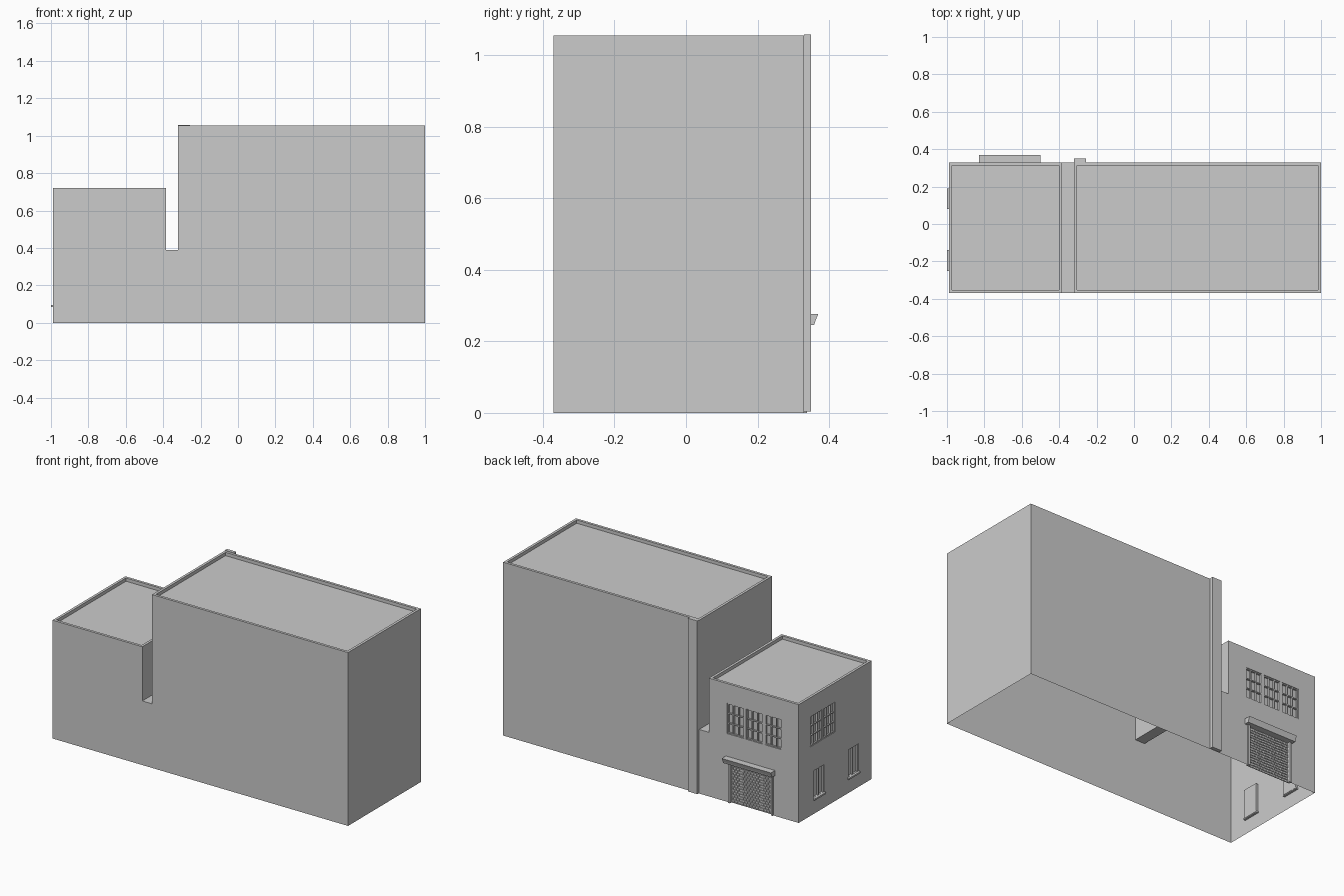
import bpy, bmesh
from mathutils import Vector

if "Cube" in bpy.data.objects:
    bpy.data.objects.remove(bpy.data.objects["Cube"])

X0, X1, Y0, Y1 = -0.99, 1.0, -0.37, 0.33


def make(name, bm):
    bmesh.ops.recalc_face_normals(bm, faces=bm.faces)
    me = bpy.data.meshes.new(name)
    bm.to_mesh(me)
    bm.free()
    ob = bpy.data.objects.new(name, me)
    bpy.context.collection.objects.link(ob)
    return ob


def box(bm, x0, x1, y0, y1, z0, z1):
    vs = bmesh.ops.create_cube(bm, size=1)["verts"]
    for v in vs:
        v.co = Vector((x1 if v.co.x > 0 else x0,
                       y1 if v.co.y > 0 else y0,
                       z1 if v.co.z > 0 else z0))


def prism(bm, pts, offset):
    f = bm.faces.new([bm.verts.new(p) for p in pts])
    r = bmesh.ops.extrude_face_region(bm, geom=[f], use_keep_orig=True)
    vs = [g for g in r["geom"] if isinstance(g, bmesh.types.BMVert)]
    bmesh.ops.translate(bm, verts=vs, vec=offset)


def wall_box(bm, side, a0, a1, d0, d1, z0, z1):
    """Box on a wall: a = along the wall, d = distance outward."""
    if side == "back":
        box(bm, a0, a1, Y1 + d0, Y1 + d1, z0, z1)
    else:
        box(bm, X0 - d1, X0 - d0, a0, a1, z0, z1)


def window_bars(bm, side, a0, a1, z0, z1, cols, rows, t=0.006):
    da, dz = (a1 - a0 - t) / cols, (z1 - z0 - t) / rows
    for i in range(cols + 1):
        wall_box(bm, side, a0 + i * da, a0 + i * da + t, -0.014, -0.003, z0, z1)
    for j in range(rows + 1):
        wall_box(bm, side, a0, a1, -0.014, -0.004, z0 + j * dz, z0 + j * dz + t)


# Openings: side, start, end, bottom, top, columns, rows
upper = [("back", a, a + 0.113, 0.415, 0.60, 3, 3) for a in (-0.875, -0.748, -0.621)]
upper += [("left", a, a + 0.115, 0.42, 0.605, 3, 3) for a in (-0.02, 0.105)]
lower = [("left", a, a + 0.10, 0.09, 0.265, 2, 1) for a in (-0.245, 0.085)]
D0, D1, DZ = -0.82, -0.52, 0.245

# Two blocks with a low link between them
bm = bmesh.new()
profile = [(X0, 0), (X1, 0), (X1, 1.055), (-0.32, 1.055),
           (-0.32, 0.39), (-0.385, 0.39), (-0.385, 0.72), (X0, 0.72)]
prism(bm, [(x, Y0, z) for x, z in profile], (0, Y1 - Y0, 0))
walls = make("building_walls", bm)

# Cutter for roof wells, window recesses and door recess
bm = bmesh.new()
P = 0.016
box(bm, X0 + P, -0.385 - P, Y0 + P, Y1 - P, 0.70, 0.8)
box(bm, -0.32 + P, X1 - P, Y0 + P, Y1 - P, 1.035, 1.2)
for s, a0, a1, z0, z1, c, r in upper + lower:
    wall_box(bm, s, a0, a1, -0.014, 0.05, z0, z1)
wall_box(bm, "back", D0, D1, -0.012, 0.05, -0.05, DZ)
cutter = make("opening_cutter", bm)
cutter.hide_render = True

mod = walls.modifiers.new("openings", "BOOLEAN")
mod.operation = "DIFFERENCE"
mod.solver = "EXACT"
mod.object = cutter
bpy.context.view_layer.objects.active = walls
bpy.ops.object.modifier_apply(modifier=mod.name)
bpy.data.objects.remove(cutter)

# Open underside
bm = bmesh.new()
bm.from_mesh(walls.data)
floor = [f for f in bm.faces if all(abs(v.co.z) < 1e-4 for v in f.verts)]
bmesh.ops.delete(bm, geom=floor, context="FACES")
bm.to_mesh(walls.data)
bm.free()

# Window bars
for name, group in (("upper_window_frames", upper), ("lower_window_frames", lower)):
    bm = bmesh.new()
    for w in group:
        window_bars(bm, *w)
    make(name, bm)

# Sills of the lower windows
bm = bmesh.new()
for s, a0, a1, z0, z1, c, r in lower:
    wall_box(bm, s, a0 - 0.005, a1 + 0.005, -0.012, 0.01, z0 - 0.005, z0 + 0.005)
make("window_sills", bm)

# Corner pilaster
bm = bmesh.new()
box(bm, -0.32, -0.257, Y1, 0.35, 0.004, 1.058)
make("corner_pilaster", bm)

# Sloped canopy over the door
bm = bmesh.new()
canopy = [(Y1, 0.245), (0.358, 0.245), (0.361, 0.255), (0.37, 0.277), (Y1, 0.277)]
prism(bm, [(-0.83, y, z) for y, z in canopy], (0.33, 0, 0))
make("door_canopy", bm)

# Door side rails
bm = bmesh.new()
for a in (D0, D1 - 0.012):
    wall_box(bm, "back", a, a + 0.012, -0.012, 0.008, 0, DZ)
make("door_rails", bm)

# Grille of the rolling door
bm = bmesh.new()
rows, cols = 16, 14
for j in range(rows):
    z = j * DZ / rows
    wall_box(bm, "back", D0 + 0.012, D1 - 0.012, -0.012, -0.007, z, z + 0.004)
    step = (D1 - D0 - 0.024) / cols
    for i in range(cols):
        a = D0 + 0.012 + (i + 0.5 * (j % 2)) * step
        wall_box(bm, "back", a, a + 0.003, -0.012, -0.008, z + 0.004, z + DZ / rows)
make("door_grille", bm)
